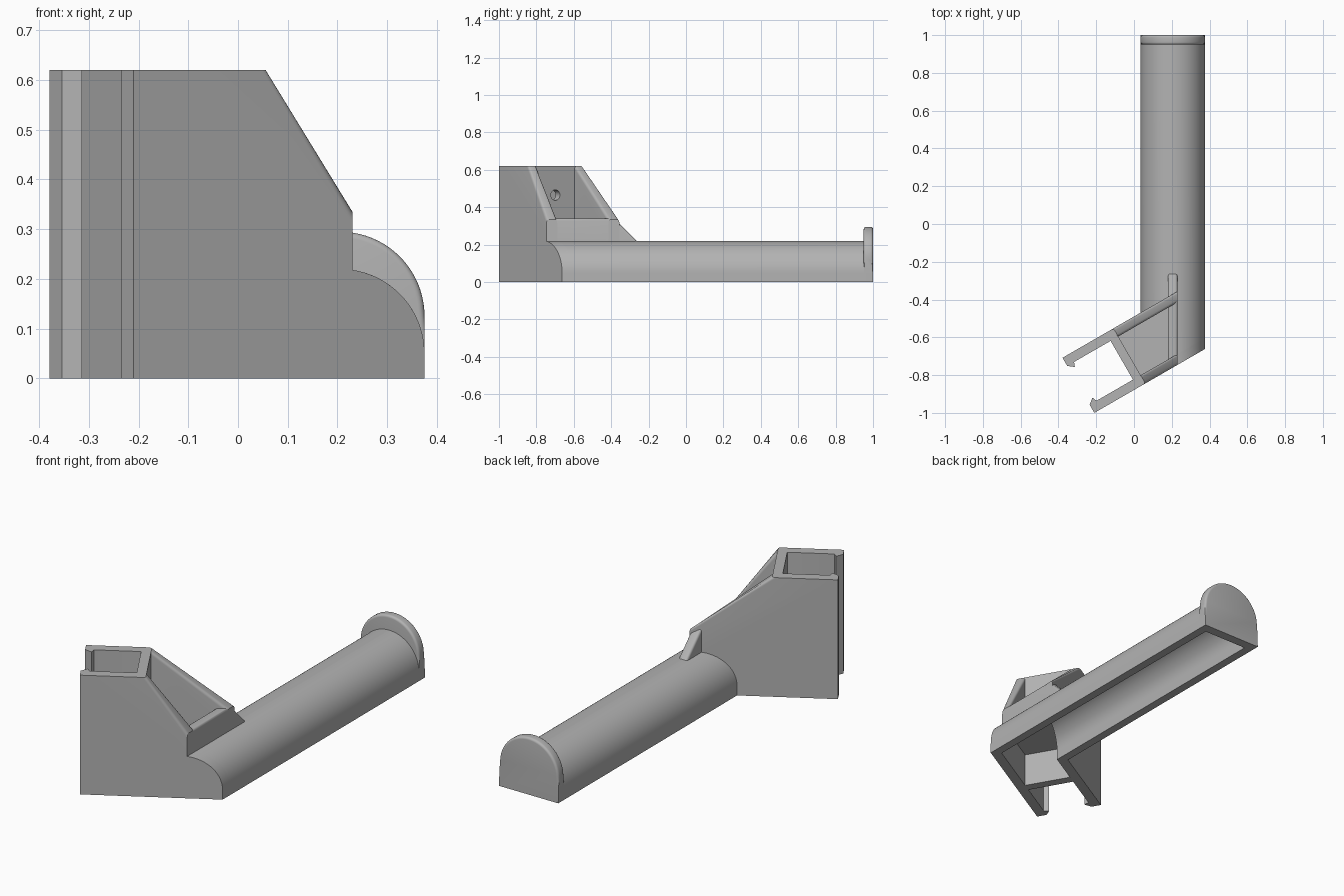
import bpy, bmesh, math
from mathutils import Vector

cube = bpy.data.objects.get("Cube")
if cube:
    bpy.data.objects.remove(cube)

GREY = (0.45, 0.45, 0.45, 1)
mat = bpy.data.materials.new("plain grey")
mat.use_nodes = True
mat.diffuse_color = GREY
mat.node_tree.nodes["Principled BSDF"].inputs["Base Color"].default_value = GREY

# Clip directions in plan: u runs along the walls, v runs across them
ANG = math.radians(30)
U = Vector((math.cos(ANG), math.sin(ANG), 0))
V = Vector((-math.sin(ANG), math.cos(ANG), 0))
FRONT = Vector((-0.21, -1.0, 0))
WIDTH, THICK, HEIGHT = 0.337, 0.05, 0.62
BACK = FRONT + V * WIDTH
STEP = THICK / U.x              # wall thickness measured along y
CX, CZ, R, R_IN = 0.205, 0.05, 0.17, 0.126
CAP_Z, RIDGE_X, SHOULDER = 0.125, 0.23, 0.335


def loft(name, ring_a, ring_b, soft=None, width=0.012):
    """Solid between two matching rings; edges chosen by soft(a, b) are rounded."""
    bm = bmesh.new()
    a = [bm.verts.new(p) for p in ring_a]
    b = [bm.verts.new(p) for p in ring_b]
    bm.faces.new(a)
    bm.faces.new(b[::-1])
    n = len(a)
    for i in range(n):
        j = (i + 1) % n
        bm.faces.new((a[i], b[i], b[j], a[j]))
    bmesh.ops.recalc_face_normals(bm, faces=bm.faces)
    if soft:
        edges = [e for e in bm.edges if soft(e.verts[0].co, e.verts[1].co)]
        bmesh.ops.bevel(bm, geom=edges, offset=width, segments=4,
                        profile=0.5, affect='EDGES')
    mesh = bpy.data.meshes.new(name)
    bm.to_mesh(mesh)
    bm.free()
    mesh.materials.append(mat)
    ob = bpy.data.objects.new(name, mesh)
    bpy.context.collection.objects.link(ob)
    return ob


def arc(r, start, end, cz=CZ, n=20):
    """Points (x, z) on the arch; angles are measured from the +x side."""
    angles = [start + (end - start) * i / n for i in range(n + 1)]
    return [(CX + r * math.cos(t), cz + r * math.sin(t)) for t in angles]


def line_y(origin, x):
    return origin.y + (x - origin.x) * math.tan(ANG)


def plan_prism(name, uv, z0, z1):
    pts = [FRONT + U * u + V * v for u, v in uv]
    return loft(name, [p + Vector((0, 0, z0)) for p in pts],
                [p + Vector((0, 0, z1)) for p in pts])


def side_wall(name, origin, side, right_end):
    """Wall with a square left end and a right end cut parallel to y."""
    square = [(0, 0), (0, HEIGHT), (0.312, HEIGHT)]
    a = [origin + U * s + Vector((0, 0, z)) for s, z in square]
    b = [p + V * THICK * side for p in a]
    for x, z in right_end:
        y = line_y(origin, x)
        a.append(Vector((x, y, z)))
        b.append(Vector((x, y + STEP * side, z)))

    def slope(p, q):
        return min(p.z, q.z) > 0.3 and abs(p.z - q.z) > 0.1 and abs(p.x - q.x) > 0.05
    return loft(name, a, b, slope)


HALF = math.pi / 2

# Side walls of the clip
lean = math.acos((RIDGE_X - CX) / R)
side_wall("front_wall", FRONT, 1,
          [(RIDGE_X, SHOULDER)] + arc(R, lean, 0) + [(CX + R, 0)])
side_wall("back_wall", BACK, -1,
          [(RIDGE_X, SHOULDER), (RIDGE_X, 0.2)]
          + arc(0.15, HALF, math.pi) + [(CX - 0.15, 0)])

# Snap hooks at the open ends of the walls
hook = [(0, THICK - 0.004), (0, THICK), (0.032, THICK + 0.025),
        (0.042, THICK), (0.042, THICK - 0.004)]
plan_prism("front_hook", hook, 0, HEIGHT)
plan_prism("back_hook", [(u, WIDTH - v) for u, v in hook], 0, HEIGHT)

# Cross wall with a screw hole
lo, hi = THICK - 0.005, WIDTH - THICK + 0.005
cross = plan_prism("cross_wall", [(0.265, lo), (0.312, lo), (0.312, hi), (0.265, hi)],
                   0, HEIGHT)
centre = FRONT + U * 0.29 + V * WIDTH / 2 + Vector((0, 0, 0.465))
bpy.ops.mesh.primitive_cylinder_add(vertices=32, radius=0.028, depth=0.2, location=centre,
                                    rotation=(0, HALF, ANG))
cutter = bpy.context.object
cutter.hide_render = True
cut = cross.modifiers.new("hole", 'BOOLEAN')
cut.object = cutter
cut.solver = 'EXACT'
bpy.context.view_layer.objects.active = cross
bpy.ops.object.modifier_apply(modifier=cut.name)
bpy.data.objects.remove(cutter)

# Floor of the pocket between the walls
corners = [FRONT + U * 0.3 + V * lo, Vector((CX, line_y(FRONT, CX) + STEP, 0)),
           Vector((CX, line_y(BACK, CX) - STEP, 0)), FRONT + U * 0.3 + V * hi]
loft("pocket_floor", [p + Vector((0, 0, 0.175)) for p in corners],
     [p + Vector((0, 0, 0.22)) for p in corners])

# Ridge closing the pocket and running out onto the arm
ridge = [(-0.72, 0.18), (-0.72, 0.34), (-0.385, 0.34), (-0.26, 0.215), (-0.26, 0.18)]
loft("ridge", [(0.18, y, z) for y, z in ridge], [(RIDGE_X, y, z) for y, z in ridge],
     lambda p, q: abs(p.x - q.x) < 0.01 and min(p.z, q.z) > 0.2)

# Hollow arched arm in two halves; each starts at its own wall
for name, origin, side, edge in (("arm_left_half", FRONT, 1, 0),
                                 ("arm_right_half", BACK, -1, math.pi)):
    outer, inner = arc(R, edge, HALF), arc(R_IN, HALF, edge)
    sign = math.cos(edge)
    shell = [(CX + R * sign, 0)] + outer + inner + [(CX + R_IN * sign, 0)]
    loft(name, [(x, line_y(origin, x) + STEP * side, z) for x, z in shell],
         [(x, 0.96, z) for x, z in shell])

# Raised rounded end cap
cap = [(CX + R, 0)] + arc(R, 0, math.pi, CAP_Z, 40) + [(CX - R, 0)]
loft("end_cap", [(x, 0.95, z) for x, z in cap], [(x, 1.0, z) for x, z in cap],
     lambda p, q: abs(p.y - q.y) < 0.01 and min(p.z, q.z) > CAP_Z - 0.01)

# Smooth shading with sharp edges kept
bpy.ops.object.select_all(action='DESELECT')
for ob in bpy.context.collection.objects:
    if ob.type == 'MESH' and mat.name in ob.data.materials:
        ob.select_set(True)
        bpy.context.view_layer.objects.active = ob
bpy.ops.object.shade_smooth_by_angle(angle=math.radians(30))
